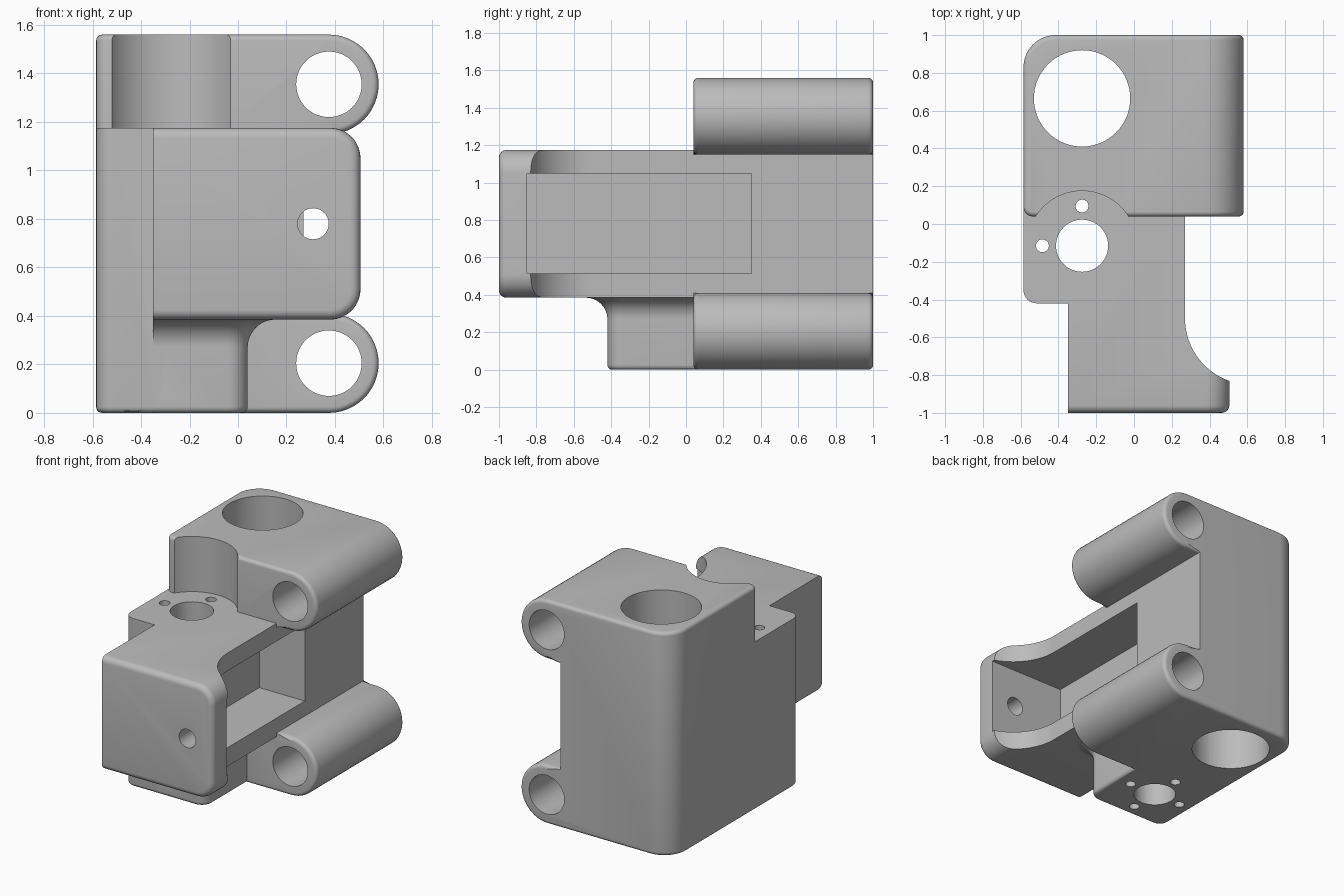
import bpy
import bmesh
from math import sin, cos, pi, radians

if "Cube" in bpy.data.objects:
    bpy.data.objects.remove(bpy.data.objects["Cube"])

grey = bpy.data.materials.new("plain grey")
grey.use_nodes = True
COLOUR = (0.5, 0.5, 0.5, 1)
grey.diffuse_color = COLOUR
grey.node_tree.nodes["Principled BSDF"].inputs["Base Color"].default_value = COLOUR


def arc(cx, cy, r, start, end, n=24):
    """Points along a circular arc, angles in degrees."""
    angles = [radians(start + (end - start) * i / n) for i in range(n + 1)]
    return [(cx + r * cos(a), cy + r * sin(a)) for a in angles]


def finish(name, bm):
    bmesh.ops.recalc_face_normals(bm, faces=bm.faces)
    mesh = bpy.data.meshes.new(name)
    bm.to_mesh(mesh)
    bm.free()
    mesh.materials.append(grey)
    obj = bpy.data.objects.new(name, mesh)
    bpy.context.collection.objects.link(obj)
    return obj


def round_edges(bm, radius, rule, segments=5):
    """Round the sharp outward edges whose midpoint satisfies the rule."""
    edges = [e for e in bm.edges if e.is_convex and e.calc_face_angle() > 0.6
             and rule((e.verts[0].co + e.verts[1].co) / 2)]
    bmesh.ops.bevel(bm, geom=edges, offset=radius, segments=segments,
                    profile=0.5, affect='EDGES', clamp_overlap=True)
    bm.normal_update()


def loft(rings):
    """Closed solid through rings of 3D points."""
    bm = bmesh.new()
    rings = [[bm.verts.new(p) for p in ring] for ring in rings]
    for a, b in zip(rings, rings[1:]):
        for i in range(len(a)):
            j = (i + 1) % len(a)
            bm.faces.new((a[i], a[j], b[j], b[i]))
    bm.faces.new(rings[0][::-1])
    bm.faces.new(rings[-1])
    bmesh.ops.recalc_face_normals(bm, faces=bm.faces)
    bm.normal_update()
    return bm


def prism(points, axis, low, high):
    """Extrude a 2D profile along y or z."""
    if axis == 'y':
        return loft([[(u, h, v) for u, v in points] for h in (low, high)])
    return loft([[(u, v, h) for u, v in points] for h in (low, high)])


def rect(x0, x1, y0, y1):
    return [(x0, y0), (x1, y0), (x1, y1), (x0, y1)]


def combine(target, other, operation):
    mod = target.modifiers.new(operation.lower(), 'BOOLEAN')
    mod.operation, mod.solver, mod.object = operation, 'EXACT', other
    bpy.context.view_layer.objects.active = target
    bpy.ops.object.modifier_apply(modifier=mod.name)
    bpy.data.objects.remove(other)


def drill(target, axis, u, v, radius, low, high):
    bm = prism(arc(u, v, radius, 0, 360, 64)[:-1], axis, low, high)
    combine(target, finish("hole_cutter", bm), 'DIFFERENCE')


LEFT, SIDE, TOP = -0.585, 0.27, 1.56
DECK, BELLY = 1.175, 0.385
LOBE_X, LOBE_R = 0.375, 0.205

# Rear block with two round lobes
outline = ([(LEFT, 0)] + arc(LOBE_X, LOBE_R, LOBE_R, -90, 90)
           + [(SIDE, 2 * LOBE_R), (SIDE, TOP - 2 * LOBE_R)]
           + arc(LOBE_X, TOP - LOBE_R, LOBE_R, -90, 90) + [(LEFT, TOP)])
bm = prism(outline, 'y', 0.04, 1)
round_edges(bm, 0.17, lambda m: m.x < LEFT + 0.01 and m.y > 0.99, 16)
round_edges(bm, 0.05, lambda m: m.x < LEFT + 0.01 and m.y < 0.05)
round_edges(bm, 0.025, lambda m: not (m.x < SIDE + 0.01 and 0.45 < m.z < 1.1))
bracket = finish("bracket", bm)

# Middle arm, flaring out into the front plate
arm = ([(-0.35, -1.1), (0.62, -1.1)]
       + arc(0.62, -0.5, 0.35, 270, 180) + [(SIDE, 0.5), (-0.35, 0.5)])
arm = finish("arm", prism(arm, 'z', 0.2, 1.4))
R = 0.125
plate = ([(-0.8, BELLY)] + arc(0.505 - R, BELLY + R, R, -90, 0, 14)
         + arc(0.505 - R, DECK - R, R, 0, 90, 14) + [(-0.8, DECK)])
bm = prism(plate, 'y', -1, 0.7)
round_edges(bm, 0.04, lambda m: m.y < -0.99)
combine(arm, finish("plate_envelope", bm), 'INTERSECT')

# Side column
bm = prism(rect(LEFT, -0.3, -0.42, 0.6), 'z', 0, DECK)
round_edges(bm, 0.07, lambda m: m.x < LEFT + 0.01 and m.y < -0.41 and 0.1 < m.z < 1, 8)
round_edges(bm, 0.025, lambda m: m.z < 0.01 and m.y < 0.55 and m.x < -0.31)
column = finish("column", bm)

# Lower boss: stacked outlines, rounded below and flared under the arm
E, F = 0.025, 0.115
levels = [(E - E * cos(t), E * sin(t) - E) for t in [i * pi / 10 for i in range(6)]]
levels += [(BELLY - F + F * sin(t), F - F * cos(t)) for t in [i * pi / 24 for i in range(13)]]
levels += [(BELLY + 0.06, F)]
rings = []
for z, grow in levels:
    section = ([(-0.35, -0.42 - grow)] + arc(-0.04, -0.34, 0.08 + grow, -90, 0, 12)
               + [(0.04 + grow, 0.3), (-0.35, 0.3)])
    rings.append([(x, y, z) for x, y in section])
boss = finish("lower_boss", loft(rings))

for part in (arm, column, boss):
    combine(bracket, part, 'UNION')

# Side slot
slot = prism(rect(-0.08, 0.8, -0.85, 0.35), 'z', 0.515, 1.05)
combine(bracket, finish("slot_cutter", slot), 'DIFFERENCE')

# Round clearance above the deck, and the bores
BX, BY = -0.275, -0.115
drill(bracket, 'z', BX, BY, 0.29, DECK, 2)
drill(bracket, 'z', BX, 0.665, 0.255, -1, 2)
drill(bracket, 'z', BX, BY, 0.138, -1, 2)
for z in (LOBE_R, TOP - LOBE_R):
    drill(bracket, 'y', LOBE_X, z, 0.135, -0.2, 2)
drill(bracket, 'y', 0.31, 0.78, 0.064, -2, -0.7)

# Four screw holes, two of them blind
for k, top in enumerate((0.45, 2, 2, 0.45)):
    a = k * pi / 2
    drill(bracket, 'z', BX + 0.21 * cos(a), BY + 0.21 * sin(a), 0.034, -1, top)

bpy.ops.object.select_all(action='DESELECT')
bracket.select_set(True)
bpy.context.view_layer.objects.active = bracket
bpy.ops.object.shade_smooth_by_angle(angle=radians(30))
